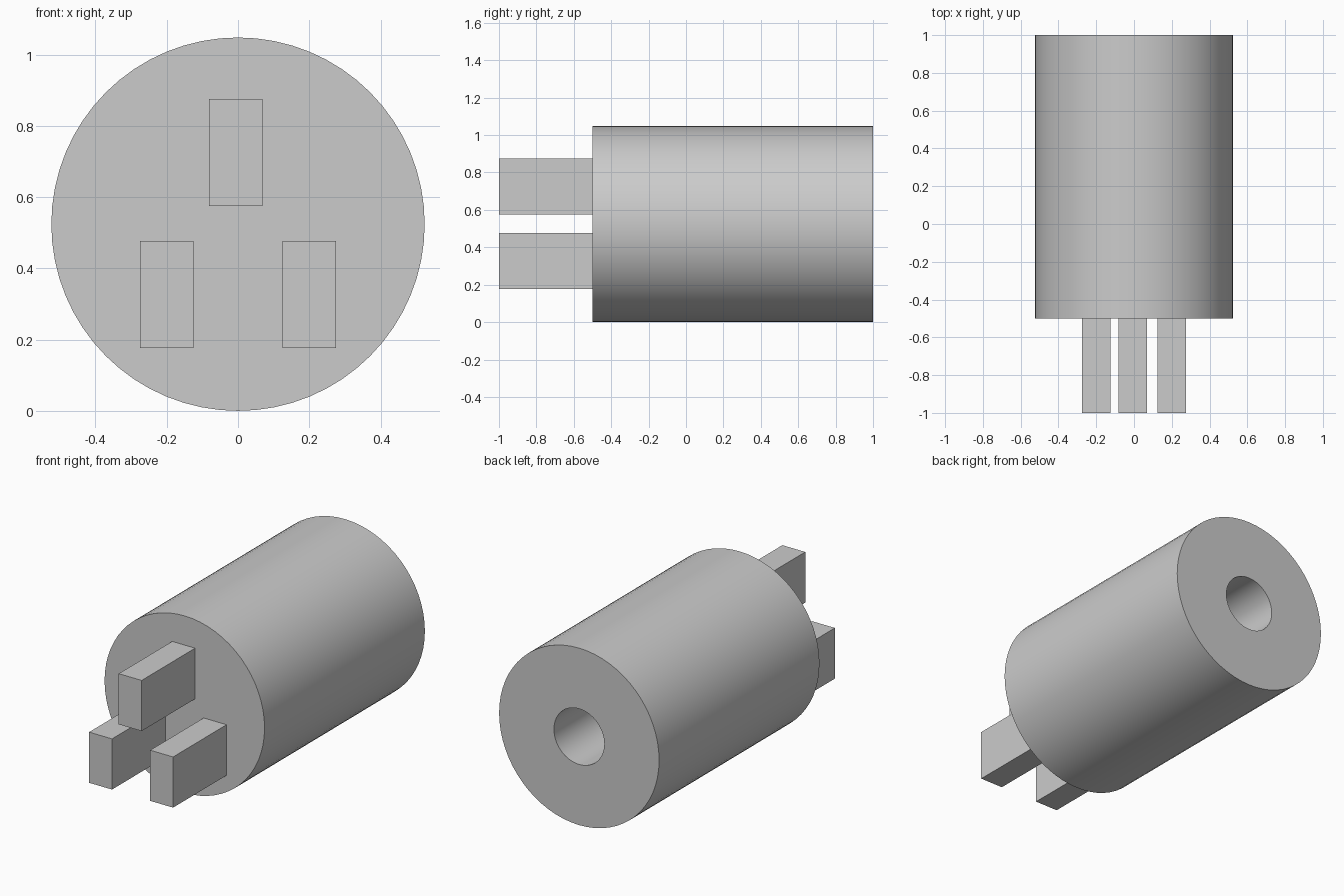
import bpy, bmesh, math

if "Cube" in bpy.data.objects:
    bpy.data.objects.remove(bpy.data.objects["Cube"])

RADIUS = 0.524
SEGMENTS = 64


def finish(bm, name):
    bmesh.ops.recalc_face_normals(bm, faces=bm.faces)
    mesh = bpy.data.meshes.new(name)
    bm.to_mesh(mesh)
    bm.free()
    obj = bpy.data.objects.new(name, mesh)
    bpy.context.collection.objects.link(obj)
    bpy.ops.object.select_all(action='DESELECT')
    obj.select_set(True)
    bpy.context.view_layer.objects.active = obj
    bpy.ops.object.shade_smooth_by_angle(angle=math.radians(30))
    return obj


def lathe_y(name, profile, z):
    """Closed solid turned around the y axis from (radius, y) points."""
    bm = bmesh.new()
    rings = []
    for r, y in profile:
        ring = []
        for i in range(SEGMENTS):
            a = 2 * math.pi * i / SEGMENTS
            ring.append(bm.verts.new((r * math.cos(a), y, z + r * math.sin(a))))
        rings.append(ring)
    for a, b in zip(rings, rings[1:]):
        for i in range(SEGMENTS):
            j = (i + 1) % SEGMENTS
            bm.faces.new((a[i], a[j], b[j], b[i]))
    bm.faces.new(rings[0])
    bm.faces.new(rings[-1])
    return finish(bm, name)


def prong(name, x, z):
    bm = bmesh.new()
    bmesh.ops.create_cube(bm, size=1)
    bmesh.ops.scale(bm, vec=(0.15, 0.5, 0.30), verts=bm.verts)
    # The root face sits on the plug face, so it is left open
    root = [f for f in bm.faces if f.calc_center_median().y > 0.2]
    bmesh.ops.delete(bm, geom=root, context='FACES_ONLY')
    obj = finish(bm, name)
    obj.location = (x, -0.75, z)
    return obj


# Plug body with a round cord socket sunk into the back
lathe_y("plug_body",
        [(RADIUS, -0.5), (RADIUS, 1.0), (0.165, 1.0), (0.165, 0.5)],
        RADIUS)

# Three contact prongs on the front
prong("top_prong", -0.006, 0.725)
for side, label in ((-1, "left"), (1, "right")):
    prong(label + "_prong", side * 0.2, 0.327)
